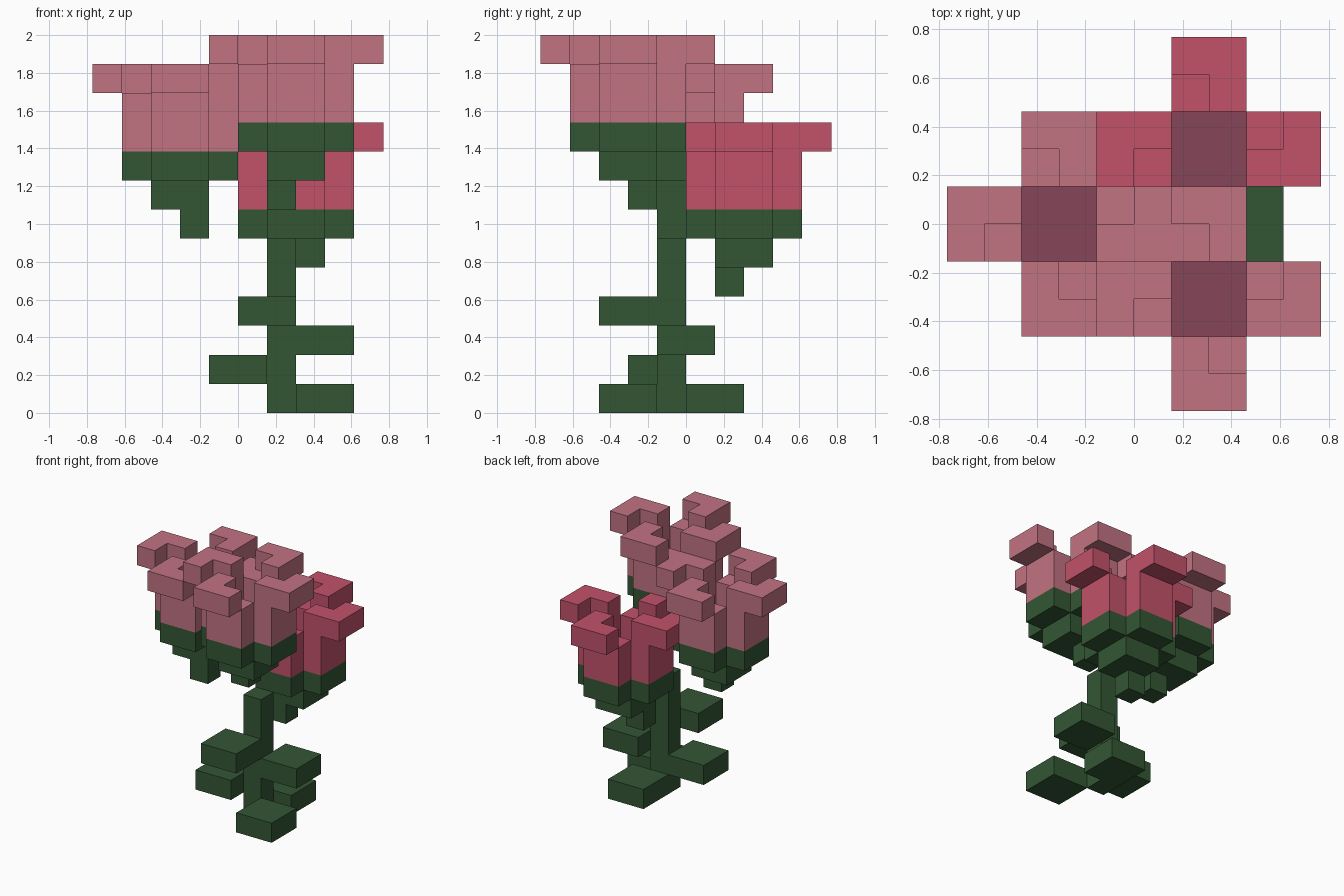
import bpy, bmesh
from math import pi
from mathutils import Matrix, Vector

U = 2 / 13  # edge of one block

cube = bpy.data.objects.get("Cube")
if cube:
    bpy.data.objects.remove(cube, do_unlink=True)


def linear(c):
    c /= 255
    return c / 12.92 if c <= 0.04045 else ((c + 0.055) / 1.055) ** 2.4


def material(name, *rgb):
    colour = [linear(c) for c in rgb] + [1]
    mat = bpy.data.materials.new(name)
    mat.use_nodes = True
    mat.diffuse_color = colour
    mat.node_tree.nodes["Principled BSDF"].inputs["Base Color"].default_value = colour
    return mat


GREEN = material("leaf green", 51, 86, 52)
PINK = material("dusty pink", 193, 115, 130)
CRIMSON = material("crimson", 194, 82, 106)
PLUM = material("dark plum", 134, 70, 88)


def blocks(name, mat, boxes, offset=(0, 0, 0), turn=0):
    """One object made of boxes (low corner, high corner), in block units."""
    bm = bmesh.new()
    place = Matrix.Scale(U, 4) @ Matrix.Translation(offset) @ Matrix.Rotation(turn, 4, "Z")
    for low, high in boxes:
        low, high = Vector(low), Vector(high)
        fit = Matrix.Translation((low + high) / 2) @ Matrix.Diagonal((*(high - low), 1))
        bmesh.ops.create_cube(bm, size=1, matrix=place @ fit)
    mesh = bpy.data.meshes.new(name)
    bm.to_mesh(mesh)
    bm.free()
    mesh.materials.append(mat)
    obj = bpy.data.objects.new(name, mesh)
    bpy.context.collection.objects.link(obj)
    return obj


def flower(name, mat, centre, bud, crowded=()):
    """Cup of four sepals and four hooked petals, set in a pinwheel."""
    blocks(name + "_heart", PLUM, [((-1, -1, -1), (1, 1, 0))], centre)
    x, y = bud
    blocks(name + "_cup_base", GREEN,
           [((-1, -1, -2), (1, 1, -1)), ((x, y, -3), (x + 1, y + 1, -2))], centre)
    for i, side in enumerate(("front", "left", "back", "right")):
        turn = i * pi / 2
        blocks(f"{name}_{side}_sepal", GREEN, [((-1, -2, -1), (1, -1, 0))], centre, turn)
        petal = [((-1, -2, 0), (1, -1, 2)),   # wall
                 ((-1, -2, 2), (0, -1, 3))]   # raised tip beside the notch
        if side not in crowded:
            petal.append(((-1, -3, 2), (1, -2, 3)))  # overhanging rim
        blocks(f"{name}_{side}_petal", mat, petal, centre, turn)


# Stem and leaves
blocks("stem", GREEN, [((1, -1, 0), (2, 0, 6))])
leaves = {"front_base": (2, -3, 0), "back_base": (1, 0, 0), "right": (-1, -2, 1),
          "left": (2, -1, 2), "front_upper": (0, -3, 3)}
for name, corner in leaves.items():
    blocks(name + "_leaf", GREEN, [((0, 0, 0), (2, 2, 1))], corner)

# Flowers; the rear one's front rim is displaced by the front flower's cup
flower("front_flower", PINK, (2, -2, 10), (-1, 0))
flower("right_flower", PINK, (-2, 0, 9), (0, -1))
flower("rear_flower", CRIMSON, (2, 2, 7), (-1, -1), crowded=("front",))
